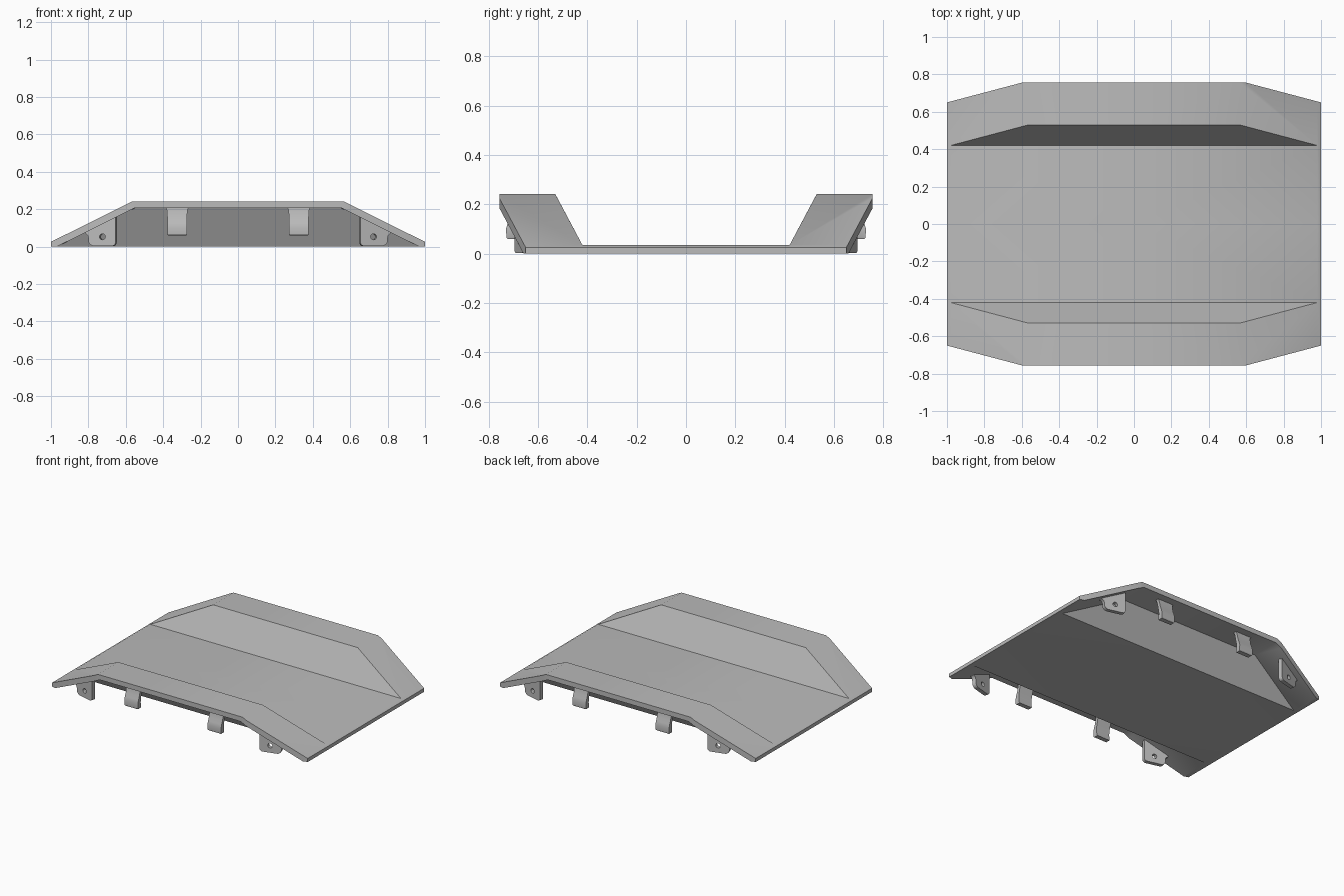
import bpy
import bmesh
import math
from mathutils import Vector

cube = bpy.data.objects.get("Cube")
if cube:
    bpy.data.objects.remove(cube, do_unlink=True)

grey = bpy.data.materials.new("plain grey")
grey.use_nodes = True
colour = (0.5, 0.5, 0.5, 1)
grey.diffuse_color = colour
grey.node_tree.nodes["Principled BSDF"].inputs["Base Color"].default_value = colour


def make_object(name, faces):
    """Build an object from lists of corner points, welding shared corners."""
    bm = bmesh.new()
    for face in faces:
        bm.faces.new([bm.verts.new(p) for p in face])
    bmesh.ops.remove_doubles(bm, verts=bm.verts, dist=1e-5)
    mesh = bpy.data.meshes.new(name)
    bm.to_mesh(mesh)
    bm.free()
    mesh.materials.append(grey)
    obj = bpy.data.objects.new(name, mesh)
    bpy.context.collection.objects.link(obj)
    return obj


def activate(obj):
    bpy.ops.object.select_all(action='DESELECT')
    obj.select_set(True)
    bpy.context.view_layer.objects.active = obj


def finish(obj):
    """Shade, then mirror the quarter to the other three."""
    activate(obj)
    bpy.ops.object.shade_smooth_by_angle(angle=math.radians(30))
    mirror = obj.modifiers.new("mirror", 'MIRROR')
    mirror.use_axis = (True, True, False)
    mirror.merge_threshold = 0.0005


def loft(rings):
    """Closed tube through rings of points, capped at both ends."""
    n = len(rings[0])
    faces = [rings[0][::-1], rings[-1]]
    for a, b in zip(rings, rings[1:]):
        faces += [[a[i], a[(i + 1) % n], b[(i + 1) % n], b[i]] for i in range(n)]
    return faces


# Folded plate: floor, rising walls, raised rims that slope down at the ends
STEEP = 1.882   # rise of the walls
SLOPE = 0.498   # fall of the rims
EDGE_Y, EDGE_X, END_Y = 0.757, 0.595, 0.65


def outline_y(x):
    if x <= EDGE_X:
        return EDGE_Y
    return EDGE_Y + (END_Y - EDGE_Y) * (x - EDGE_X) / (1 - EDGE_X)


def top(x, y):
    wall = max(0.035, min(0.242, 0.035 + (y - 0.42) * STEEP))
    return (x, y, min(wall, 0.025 + (1 - x) * SLOPE))


def bottom(x, y):
    return (x, y, max(0, min(0.207, (y - 0.44) * STEEP, (0.967 - x) * SLOPE)))


def skin(surface, fold, tip, foot, head):
    """Floor, wall, flat rim, sloping rim and end strip of one skin."""
    rim = outline_y(tip)
    cells = [
        [(0, 0), (tip, 0), (tip, foot), (0, foot)],
        [(0, foot), (tip, foot), (fold, head), (0, head)],
        [(0, head), (fold, head), (fold, EDGE_Y), (0, EDGE_Y)],
        [(fold, head), (tip, foot), (tip, rim), (EDGE_X, EDGE_Y), (fold, EDGE_Y)],
        [(tip, 0), (1, 0), (1, END_Y), (tip, rim), (tip, foot)],
    ]
    return [[surface(*p) for p in cell] for cell in cells]


faces = skin(top, 0.565, 0.98, 0.42, 0.53)
faces += [f[::-1] for f in skin(bottom, 0.55, 0.967, 0.44, 0.55)]


def edge_run(surface, xs):
    return [surface(x, outline_y(x)) for x in xs]


faces.append(edge_run(top, (0, 0.565, EDGE_X)) + edge_run(bottom, (EDGE_X, 0.55, 0)))
faces.append(edge_run(top, (EDGE_X, 0.98, 1)) + edge_run(bottom, (1, 0.967, EDGE_X)))
faces.append([top(1, END_Y), top(1, 0), bottom(1, 0), bottom(1, END_Y)])
finish(make_object("folded_plate", faces))

# Curved clips under the flat rims: height, half width, inner y, outer y
rings = []
for z, w, inner, outer in [
    (0.06, 0.050, 0.692, 0.724), (0.066, 0.053, 0.694, 0.728),
    (0.10, 0.053, 0.698, 0.730), (0.125, 0.053, 0.696, 0.723),
    (0.15, 0.053, 0.690, 0.713), (0.19, 0.054, 0.682, 0.704),
    (0.20, 0.057, 0.680, 0.703), (0.21, 0.064, 0.680, 0.703),
]:
    mid = 0.325
    rings.append([(mid - w, inner, z), (mid + w, inner, z),
                  (mid + w, outer, z), (mid - w, outer, z)])
finish(make_object("rim_clips", loft(rings)))

# Pierced tabs under the sloping rims, parallel to the slanted outer edge
along = Vector((1 - EDGE_X, END_Y - EDGE_Y, 0)).normalized()
outward = Vector((-along.y, along.x, 0))


def tab_point(x, z, depth):
    base = Vector((x, outline_y(x) - 0.045, z))
    return base - outward * depth


def arc(cx, cz, r, start, end, steps=5):
    angles = [math.radians(start + (end - start) * i / steps) for i in range(steps + 1)]
    return [(cx + r * math.cos(a), cz + r * math.sin(a)) for a in angles]


shape = [(0.655, 0.163)]
shape += arc(0.675, 0.023, 0.02, 180, 270)
shape += arc(0.77, 0.033, 0.03, 270, 360)
shape += arc(0.83, 0.045, 0.03, 180, 90)
shape += [(0.84, 0.072)]
rings = [[tab_point(x, z, d) for x, z in shape] for d in (0, 0.028)]
tabs = make_object("corner_tabs", loft(rings))
bm = bmesh.new()
bm.from_mesh(tabs.data)
bmesh.ops.recalc_face_normals(bm, faces=bm.faces)
bm.to_mesh(tabs.data)
bm.free()

# Screw hole through the tab
bpy.ops.mesh.primitive_cylinder_add(
    vertices=16, radius=0.016, depth=0.2, location=tab_point(0.725, 0.052, 0.014))
drill = bpy.context.object
drill.name = "hole_cutter"
drill.hide_render = True
drill.rotation_mode = 'QUATERNION'
drill.rotation_quaternion = outward.to_track_quat('Z', 'Y')
cut = tabs.modifiers.new("hole", 'BOOLEAN')
cut.operation = 'DIFFERENCE'
cut.solver = 'EXACT'
cut.object = drill
activate(tabs)
bpy.ops.object.modifier_apply(modifier=cut.name)
bpy.data.objects.remove(drill, do_unlink=True)
finish(tabs)
